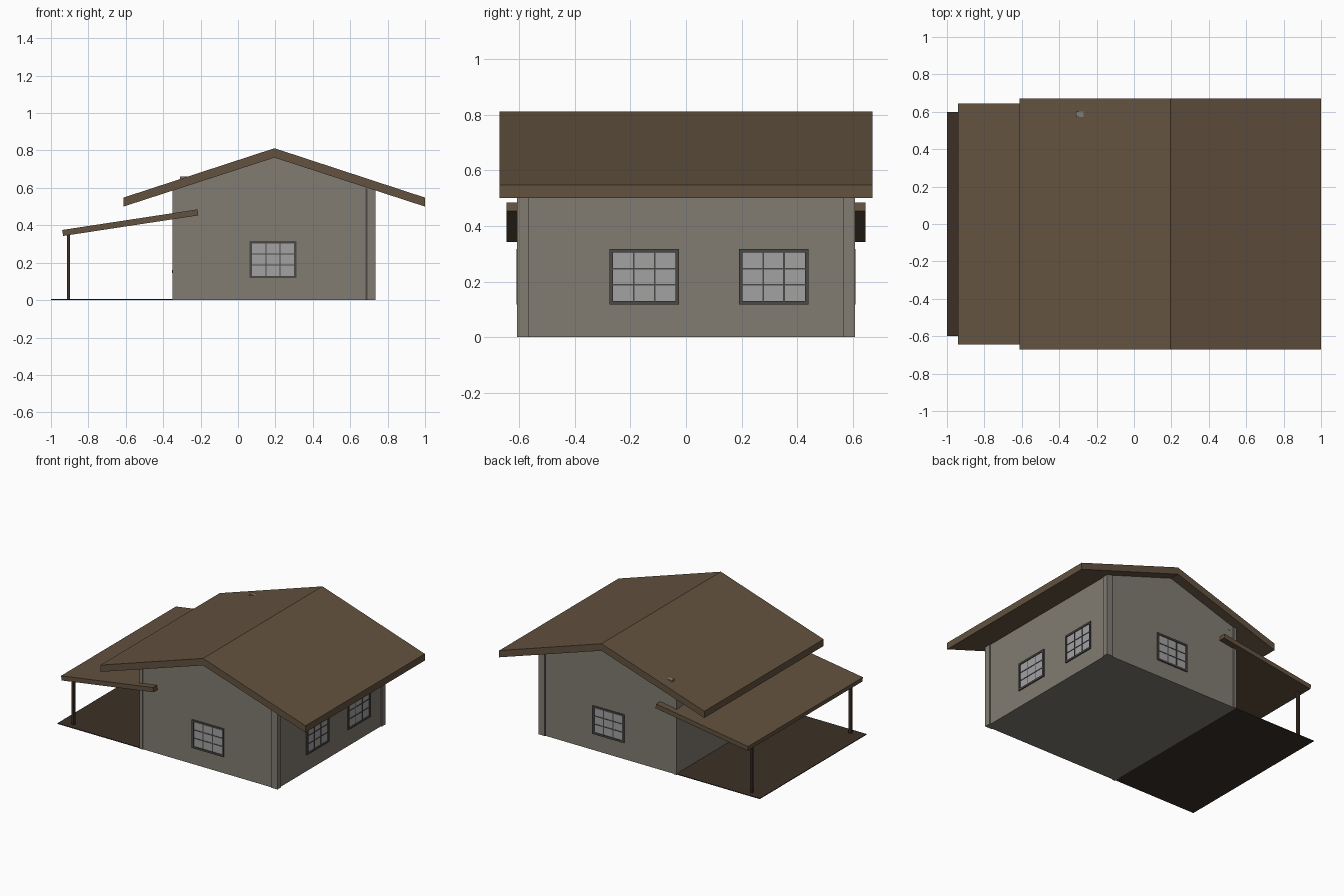
import bpy, bmesh
from mathutils import Matrix, Vector
from math import pi

if "Cube" in bpy.data.objects:
    bpy.data.objects.remove(bpy.data.objects["Cube"])


def material(name, r, g, b):
    m = bpy.data.materials.new(name)
    m.diffuse_color = (r, g, b, 1)
    m.use_nodes = True
    m.node_tree.nodes["Principled BSDF"].inputs["Base Color"].default_value = m.diffuse_color
    return m


WALL = material("wall_grey", 0.22, 0.20, 0.17)
ROOF = material("roof_brown", 0.125, 0.085, 0.05)
DARK = material("dark_wood", 0.045, 0.03, 0.02)
FRAME = material("frame_grey", 0.07, 0.068, 0.062)
GLASS = material("glass", 0.36, 0.36, 0.37)


def finish(name, bm, mat):
    bmesh.ops.recalc_face_normals(bm, faces=bm.faces)
    me = bpy.data.meshes.new(name)
    bm.to_mesh(me)
    bm.free()
    me.materials.append(mat)
    ob = bpy.data.objects.new(name, me)
    bpy.context.collection.objects.link(ob)
    return ob


def boxes(name, mat, spans):
    """One object from boxes given as ((x0,x1),(y0,y1),(z0,z1))."""
    bm = bmesh.new()
    for span in spans:
        size = [b - a for a, b in span]
        mid = Vector([(a + b) / 2 for a, b in span])
        bmesh.ops.create_cube(bm, size=1, matrix=Matrix.Translation(mid) @ Matrix.Diagonal((*size, 1)))
    return finish(name, bm, mat)


def extrude_y(name, mat, profile, half):
    """Extrude an x/z profile symmetrically along y."""
    bm = bmesh.new()
    face = bm.faces.new([bm.verts.new((x, -half, z)) for x, z in profile])
    new = bmesh.ops.extrude_face_region(bm, geom=[face])["geom"]
    bmesh.ops.translate(bm, vec=(0, 2 * half, 0), verts=[v for v in new if isinstance(v, bmesh.types.BMVert)])
    return finish(name, bm, mat)


def place(ob, loc, turn):
    ob.matrix_world = Matrix.Translation(loc) @ Matrix.Rotation(turn, 4, 'Z')


def window(name, loc, turn, w=0.25, h=0.2):
    """Three by three window facing -y before turning."""
    a, b, t, m = w / 2, h / 2, 0.013, 0.003
    bars = [((-a, -a + t), (-0.008, 0.005), (-b, b)), ((a - t, a), (-0.008, 0.005), (-b, b)),
            ((-a + t, a - t), (-0.008, 0.005), (-b, -b + t)), ((-a + t, a - t), (-0.008, 0.005), (b - t, b))]
    for s in (-1, 1):
        x, z = s * (a - t) / 3, s * (b - t) / 3
        bars.append(((x - m, x + m), (-0.005, 0.003), (-b + t, b - t)))
        bars.append(((-a + t, a - t), (-0.0045, 0.003), (z - m, z + m)))
    place(boxes(name + "_frame", FRAME, bars), loc, turn)
    pane = boxes(name + "_glass", GLASS, [((-a + t, a - t), (-0.002, 0.003), (-b + t, b - t))])
    place(pane, loc, turn)


# House body with gables
extrude_y("house_walls", WALL, [(-0.345, 0), (0.728, 0), (0.728, 0.59), (0.195, 0.762), (-0.345, 0.588)], 0.601)

# Corner boards
for sy, side in ((-1, "front"), (1, "back")):
    ys = tuple(sorted((sy * 0.565, sy * 0.607)))
    boxes(side + "_right_corner_board", WALL, [((0.693, 0.735), ys, (0, 0.595))])
    boxes(side + "_left_corner_board", WALL, [((-0.349, -0.325), ys, (0, 0.59))])
    edge = tuple(sorted((sy * 0.6, sy * 0.606)))
    boxes(side + "_board_shadow_strip", FRAME, [((0.683, 0.693), edge, (0, 0.597))])

# Main roof and porch roof
extrude_y("main_roof", ROOF, [(-0.613, 0.5), (0.195, 0.762), (1.0, 0.5), (1.0, 0.548), (0.195, 0.812), (-0.613, 0.548)], 0.67)
extrude_y("porch_roof", ROOF, [(-0.935, 0.343), (-0.212, 0.453), (-0.217, 0.485), (-0.94, 0.375)], 0.645)

# Porch floor and posts
boxes("porch_floor", DARK, [((-1, -0.345), (-0.6, 0.6), (0, 0.005))])
for sy, side in ((-1, "front"), (1, "back")):
    y = sy * 0.555
    boxes(side + "_porch_post", DARK, [((-0.914, -0.897), (y - 0.009, y + 0.009), (0, 0.36))])

# Roof vent
boxes("roof_vent", WALL, [((-0.31, -0.268), (0.573, 0.602), (0.56, 0.66))])

# Windows
window("front_window", (0.187, -0.601, 0.217), 0)
window("back_window", (0.187, 0.601, 0.217), pi)
for i, y in enumerate((-0.15, 0.315)):
    window("right_window_%d" % (i + 1), (0.728, y, 0.217), pi / 2)

# Door under the porch
boxes("door", DARK, [((-0.348, -0.335), (-0.19, -0.01), (0.005, 0.32))])
boxes("door_handle", FRAME, [((-0.354, -0.346), (-0.04, -0.025), (0.145, 0.16))])
